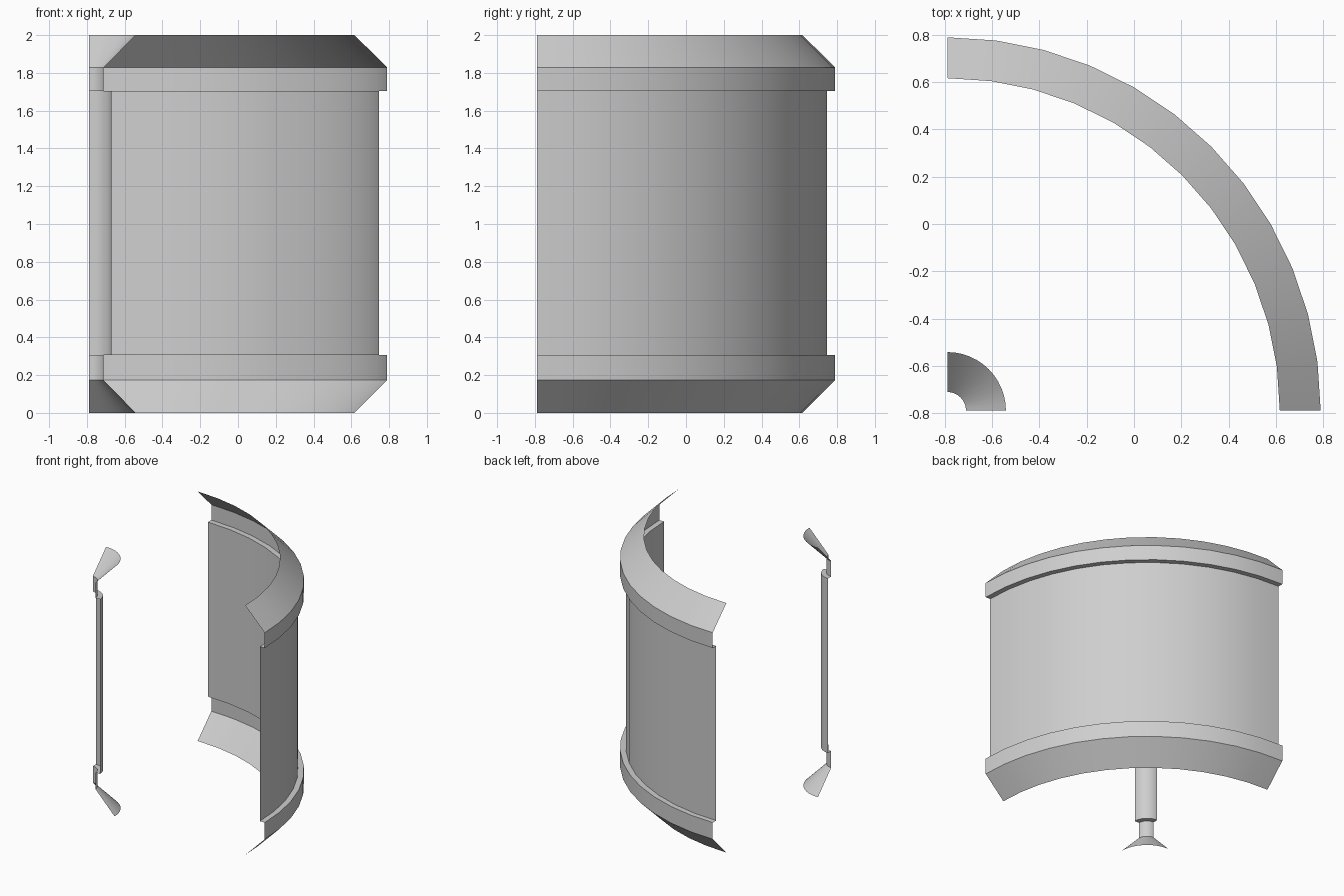
import bpy, bmesh, math

if "Cube" in bpy.data.objects:
    bpy.data.objects.remove(bpy.data.objects["Cube"])

C = -0.79          # bend axis sits at the (-x, -y) corner
SEGS = 12          # facets per quarter turn

grey = bpy.data.materials.new("light grey")
grey.diffuse_color = (0.62, 0.62, 0.62, 1)
grey.use_nodes = True
grey.node_tree.nodes["Principled BSDF"].inputs["Base Color"].default_value = grey.diffuse_color


def quarter_sweep(name, profile, outward):
    """Sweep an open (radius, z) profile a quarter turn about the bend axis."""
    bm = bmesh.new()
    rows = []
    for i in range(SEGS + 1):
        a = math.pi / 2 * i / SEGS
        rows.append([bm.verts.new((C + r * math.cos(a), C + r * math.sin(a), z))
                     for r, z in profile])
    for p, q in zip(rows, rows[1:]):
        for j in range(len(profile) - 1):
            f = [p[j], q[j], q[j + 1], p[j + 1]]
            bm.faces.new(f if outward else f[::-1])
    me = bpy.data.meshes.new(name)
    bm.to_mesh(me)
    bm.free()
    me.materials.append(grey)
    ob = bpy.data.objects.new(name, me)
    bpy.context.collection.objects.link(ob)
    bpy.ops.object.select_all(action='DESELECT')
    ob.select_set(True)
    bpy.context.view_layer.objects.active = ob
    bpy.ops.object.shade_smooth_by_angle(angle=math.radians(30))


def wall_profile(lip, band, wall):
    """Sloped lip, raised band, recessed wall, raised band, sloped lip."""
    return [(lip, 0), (band, 0.173), (band, 0.306), (wall, 0.306),
            (wall, 1.705), (band, 1.705), (band, 1.828), (lip, 2)]


# Large outer wall and small inner wall of the curved passage, open at the ends
quarter_sweep("outer_wall", wall_profile(1.407, 1.58, 1.537), True)
quarter_sweep("inner_wall", wall_profile(0.248, 0.079, 0.119), False)
